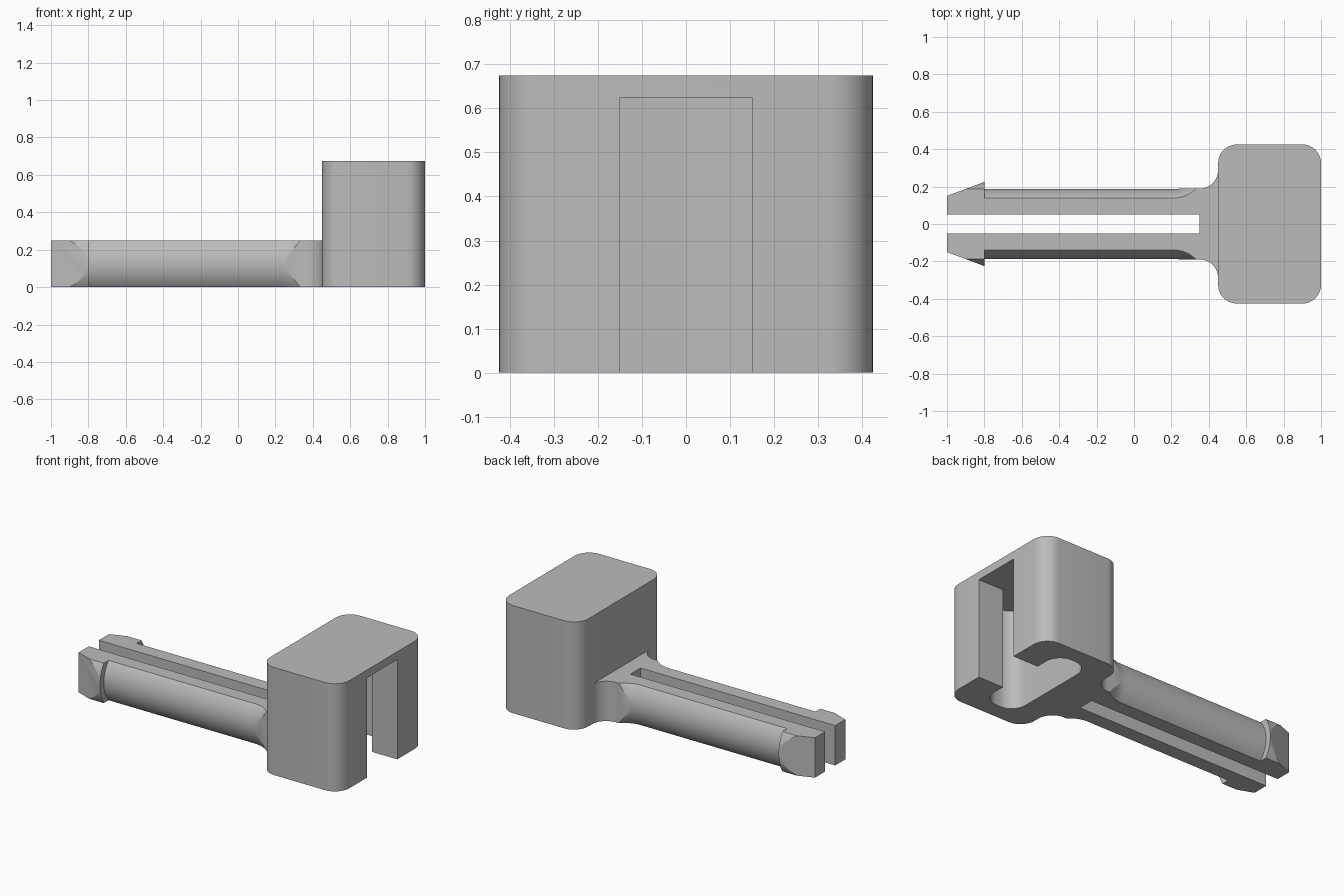
import bpy, bmesh
from math import sin, cos, pi, radians, sqrt

cube = bpy.data.objects.get("Cube")
if cube:
    bpy.data.objects.remove(cube, do_unlink=True)

grey = bpy.data.materials.new("plain grey")
grey.use_nodes = True
grey.diffuse_color = (0.5, 0.5, 0.5, 1)
grey.node_tree.nodes["Principled BSDF"].inputs["Base Color"].default_value = (0.5, 0.5, 0.5, 1)


def arc(cx, cy, r, a0, a1, n=10):
    """Points along an arc, angles in degrees."""
    angles = [radians(a0 + (a1 - a0) * i / n) for i in range(n + 1)]
    return [(cx + r * cos(a), cy + r * sin(a)) for a in angles]


def mirrored(half):
    """Close a half outline (y > 0) with its reflection across y = 0."""
    return half + [(x, -y) for x, y in reversed(half)]


def finish(bm, name):
    bmesh.ops.recalc_face_normals(bm, faces=bm.faces)
    mesh = bpy.data.meshes.new(name)
    bm.to_mesh(mesh)
    bm.free()
    mesh.materials.append(grey)
    obj = bpy.data.objects.new(name, mesh)
    bpy.context.collection.objects.link(obj)
    return obj


def prism(name, outline, z0, z1):
    bm = bmesh.new()
    face = bm.faces.new([bm.verts.new((x, y, z0)) for x, y in outline])
    top = bmesh.ops.extrude_face_region(bm, geom=[face])["geom"]
    verts = [v for v in top if isinstance(v, bmesh.types.BMVert)]
    bmesh.ops.translate(bm, verts=verts, vec=(0, 0, z1 - z0))
    return finish(bm, name)


def lathe(name, profile, axis_z, n=96):
    """Revolve (x, radius) points about a line along x."""
    bm = bmesh.new()
    rings = [[bm.verts.new((x, r * cos(2 * pi * i / n), axis_z + r * sin(2 * pi * i / n)))
              for i in range(n)] for x, r in profile]
    for a, b in zip(rings, rings[1:]):
        for i in range(n):
            j = (i + 1) % n
            bm.faces.new((a[i], a[j], b[j], b[i]))
    bm.faces.new(rings[0])
    bm.faces.new(rings[-1])
    return finish(bm, name)


def combine(obj, other, operation):
    mod = obj.modifiers.new(operation.lower(), "BOOLEAN")
    mod.operation, mod.solver, mod.object = operation, "EXACT", other
    bpy.context.view_layer.objects.active = obj
    bpy.ops.object.modifier_apply(modifier=mod.name)
    bpy.data.objects.remove(other, do_unlink=True)


# Split shank: barbed tips, long slot, filleted root
HEIGHT, SIDE = 0.25, 0.189
shank_half = ([(0.35, 0.05), (-1, 0.05), (-1, 0.15), (-0.8, 0.225), (-0.8, SIDE)]
              + arc(0.35, SIDE + 0.1, 0.1, -90, 0) + [(0.5, SIDE + 0.1)])
shank = prism("split_shank", mirrored(shank_half), 0, HEIGHT)

# Round envelope trims the shank into cylindrical arms with a flared root
radius, tip_radius = 0.1875, 0.225
flare = [(x, radius + 0.18 - sqrt(0.18 ** 2 - (x - 0.22) ** 2))
         for x in (0.22 + 0.0115 * i for i in range(11))]
profile = ([(-1.1, tip_radius), (-0.8, tip_radius), (-0.8, radius)]
           + flare + [(flare[-1][0], 0.8), (0.8, 0.8)])
combine(shank, lathe("round_envelope", profile, HEIGHT / 2), "INTERSECT")

# Rounded head block
head_half = arc(0.9, 0.325, 0.1, 0, 90) + arc(0.55, 0.325, 0.1, 90, 180)
head = prism("head_block", mirrored(head_half), 0, 0.675)
combine(head, shank, "UNION")

# T-shaped channel, open at the bottom and the outer face
channel_half = ([(1.1, 0.15), (0.825, 0.15)]
                + arc(0.725, 0.225, 0.1, 0, 90) + arc(0.7, 0.225, 0.1, 90, 180))
combine(head, prism("channel_cutter", mirrored(channel_half), -0.1, 0.625), "DIFFERENCE")

head.name = "clip_body"
bpy.ops.object.select_all(action="DESELECT")
head.select_set(True)
bpy.context.view_layer.objects.active = head
bpy.ops.object.shade_smooth_by_angle(angle=radians(25))
